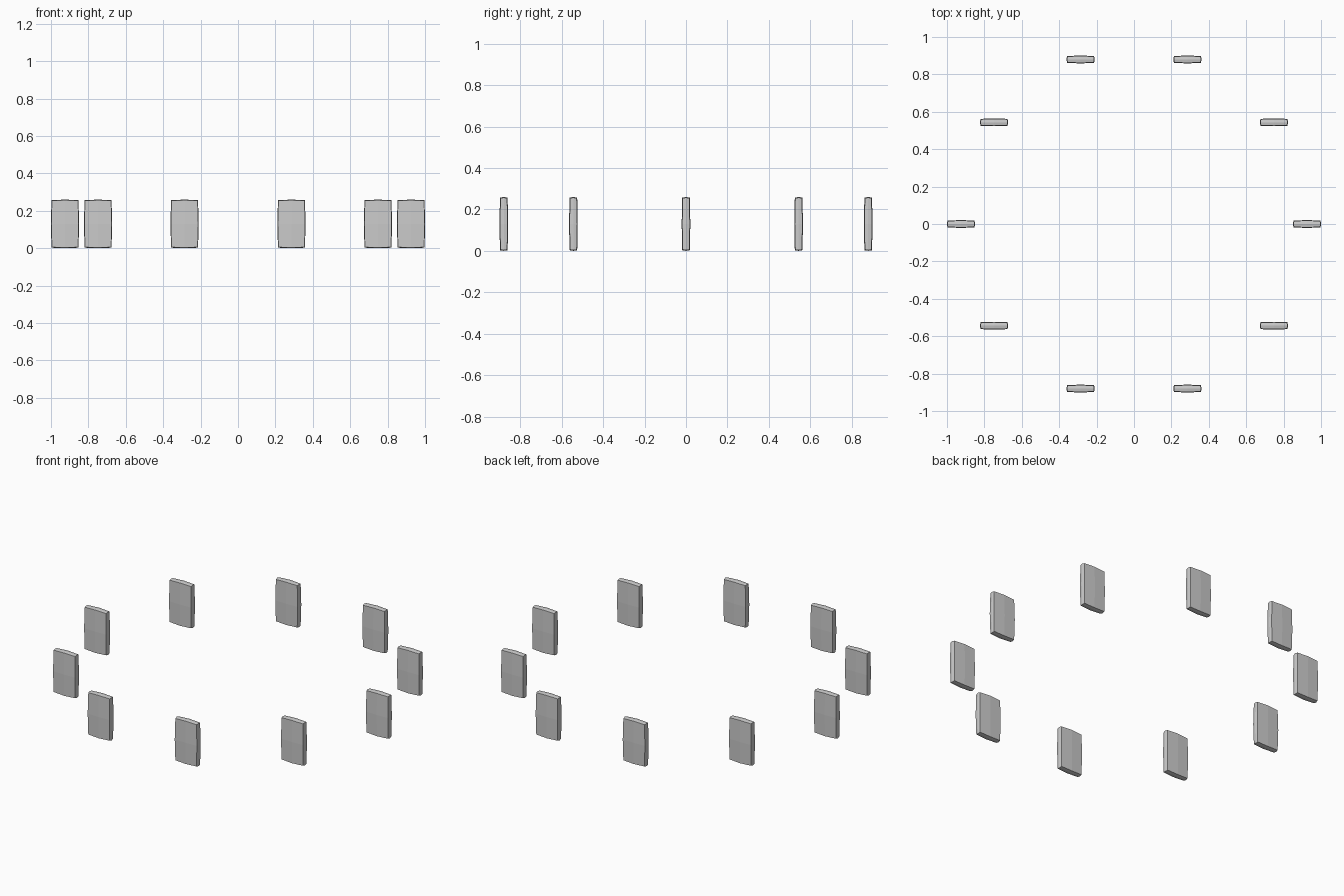
import bpy, bmesh, math

if "Cube" in bpy.data.objects:
    bpy.data.objects.remove(bpy.data.objects["Cube"])

COUNT, RADIUS = 10, 0.925
HALF = (0.07, 0.016, 0.124)      # slab half sizes at the corners
BULGE = (0.0025, 0.0025, 0.003)  # outward swell at edge and face middles


def slab_mesh():
    # Subdivided box whose faces swell gently towards their middles
    bm = bmesh.new()
    bmesh.ops.create_cube(bm, size=2)
    bmesh.ops.subdivide_edges(bm, edges=bm.edges[:], cuts=1, use_grid_fill=True)
    for v in bm.verts:
        middles = sum(abs(c) < 0.5 for c in v.co)
        for i in range(3):
            v.co[i] *= HALF[i] + BULGE[i] * middles
    mesh = bpy.data.meshes.new("standing_slab")
    bm.to_mesh(mesh)
    bm.free()
    return mesh


# Ring of upright slabs, all facing the front
mesh = slab_mesh()
for i in range(COUNT):
    a = 2 * math.pi * i / COUNT
    slab = bpy.data.objects.new(f"standing_slab_{i + 1}", mesh)
    slab.location = (RADIUS * math.cos(a), RADIUS * math.sin(a), 0.13)
    bpy.context.collection.objects.link(slab)
